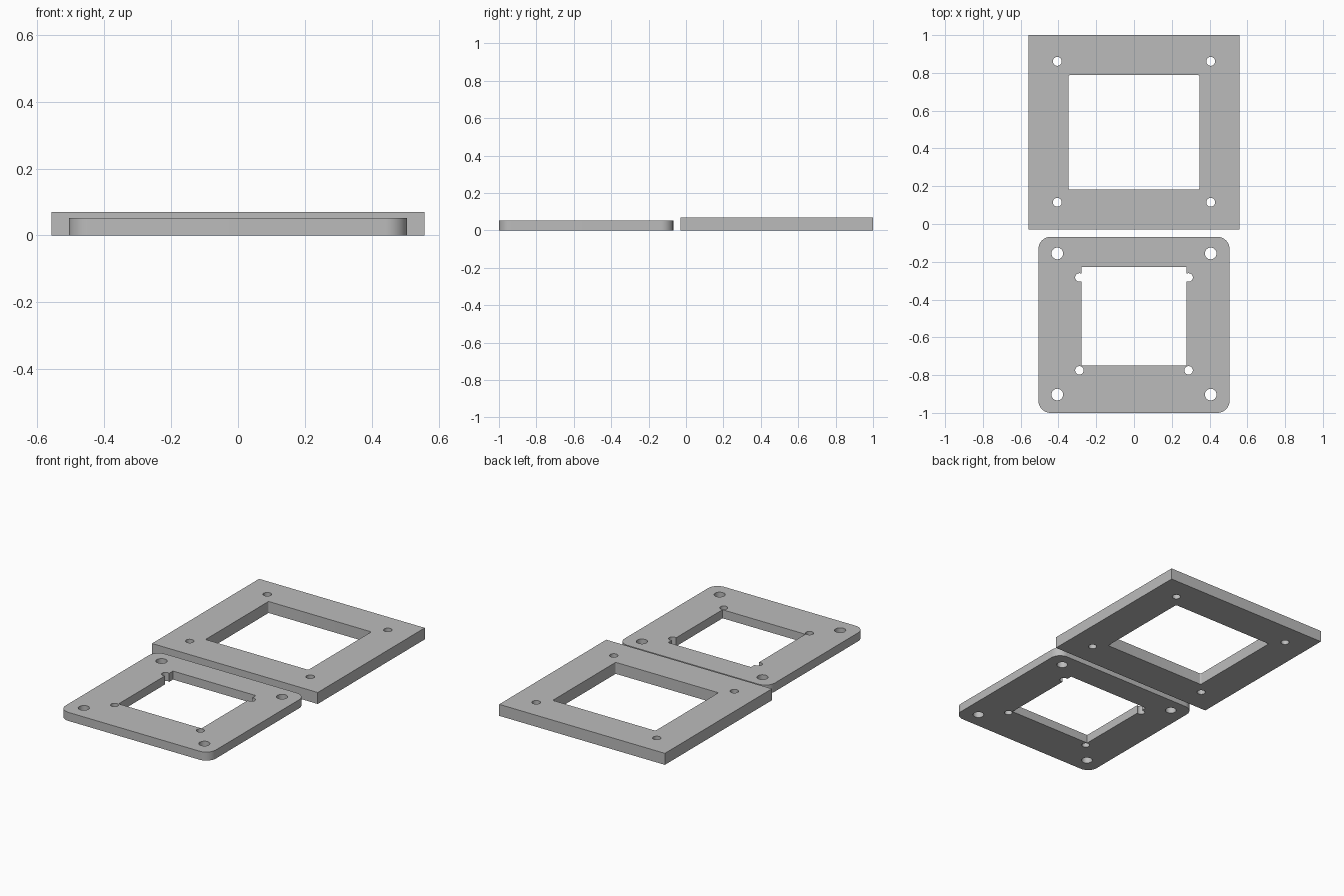
import bpy, bmesh, math

if "Cube" in bpy.data.objects:
    bpy.data.objects.remove(bpy.data.objects["Cube"])

grey = bpy.data.materials.new("plain grey")
grey.diffuse_color = (0.5, 0.5, 0.5, 1)
grey.use_nodes = True
grey.node_tree.nodes["Principled BSDF"].inputs["Base Color"].default_value = grey.diffuse_color


def rounded_rect(x0, x1, y0, y1, r=0.0, steps=12):
    """Counter-clockwise outline with optional round corners."""
    if r == 0:
        return [(x0, y0), (x1, y0), (x1, y1), (x0, y1)]
    centres = [(x1 - r, y1 - r), (x0 + r, y1 - r), (x0 + r, y0 + r), (x1 - r, y0 + r)]
    return [(cx + r * math.cos(a), cy + r * math.sin(a))
            for q, (cx, cy) in enumerate(centres)
            for a in [(q + i / steps) * math.pi / 2 for i in range(steps + 1)]]


def circle(cx, cy, r, n=32):
    return [(cx + r * math.cos(2 * math.pi * i / n), cy + r * math.sin(2 * math.pi * i / n))
            for i in range(n)]


def prism(name, outline, z0, z1):
    """Solid extruded upward from an outline."""
    bm = bmesh.new()
    base = bm.faces.new([bm.verts.new((x, y, z0)) for x, y in outline])
    top = bmesh.ops.extrude_face_region(bm, geom=[base])["geom"]
    bmesh.ops.translate(bm, vec=(0, 0, z1 - z0),
                        verts=[v for v in top if isinstance(v, bmesh.types.BMVert)])
    bmesh.ops.recalc_face_normals(bm, faces=bm.faces)
    mesh = bpy.data.meshes.new(name)
    bm.to_mesh(mesh)
    bm.free()
    mesh.materials.append(grey)
    ob = bpy.data.objects.new(name, mesh)
    bpy.context.collection.objects.link(ob)
    return ob


def plate(name, outline, height, openings):
    """Flat plate with openings cut right through."""
    ob = prism(name, outline, 0, height)
    bpy.context.view_layer.objects.active = ob
    for shape in openings:
        cutter = prism("cutter", shape, -0.1, height + 0.1)
        cutter.hide_render = True
        mod = ob.modifiers.new("cut", 'BOOLEAN')
        mod.operation, mod.solver, mod.object = 'DIFFERENCE', 'EXACT', cutter
        bpy.ops.object.modifier_apply(modifier=mod.name)
        bpy.data.objects.remove(cutter)
    bpy.ops.object.select_all(action='DESELECT')
    ob.select_set(True)
    bpy.ops.object.shade_smooth_by_angle(angle=math.radians(30))
    return ob


def four_holes(x, ys, r):
    return [circle(s * x, y, r) for s in (-1, 1) for y in ys]


# Thicker square-cornered frame at the back
plate("back_frame", rounded_rect(-0.558, 0.558, -0.03, 1.0), 0.07,
      [rounded_rect(-0.346, 0.346, 0.182, 0.788, 0.008, 6)]
      + four_holes(0.406, (0.115, 0.861), 0.0235))

# Thinner round-cornered frame at the front, with corner holes and window notches
plate("front_frame", rounded_rect(-0.506, 0.506, -1.0, -0.068, 0.065), 0.052,
      [rounded_rect(-0.279, 0.279, -0.75, -0.227)]
      + four_holes(0.406, (-0.903, -0.156), 0.031)
      + four_holes(0.289, (-0.775, -0.283), 0.0225))
